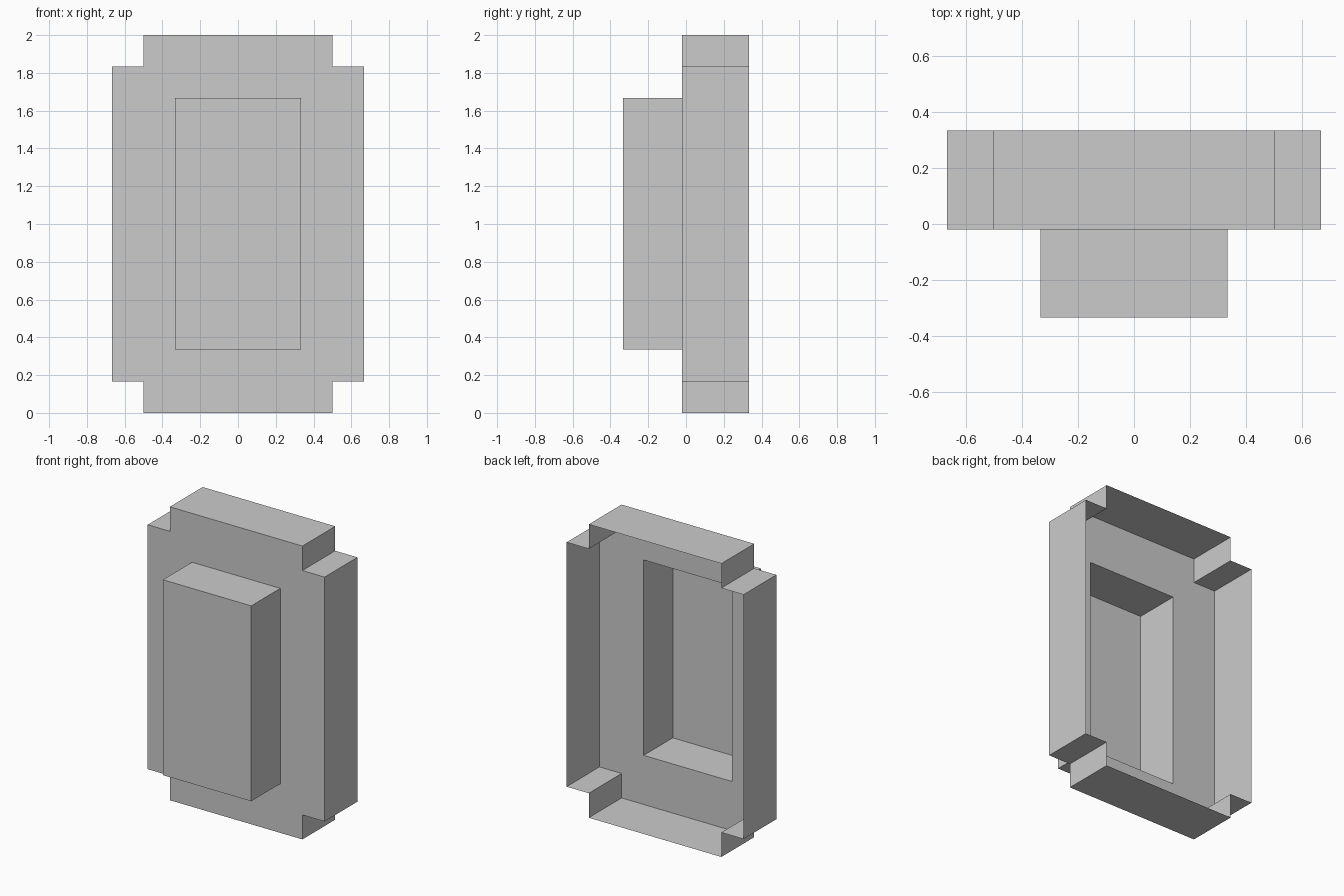
import bpy
import bmesh

if "Cube" in bpy.data.objects:
    bpy.data.objects.remove(bpy.data.objects["Cube"])


def open_shell(name, profile, front, back, hole=()):
    """Half of a thin open-backed tray (x >= 0), mirrored across x = 0."""
    bm = bmesh.new()
    near = [bm.verts.new((x, front, z)) for x, z in profile]
    far = [bm.verts.new((x, back, z)) for x, z in profile]
    inner = [bm.verts.new((x, front, z)) for x, z in hole]

    # Front face, leaving the hole open
    bm.faces.new(near + inner[::-1])
    # Side walls running back from the profile
    for i in range(len(profile) - 1):
        bm.faces.new((near[i], far[i], far[i + 1], near[i + 1]))

    mesh = bpy.data.meshes.new(name)
    bm.to_mesh(mesh)
    bm.free()
    obj = bpy.data.objects.new(name, mesh)
    bpy.context.collection.objects.link(obj)
    mirror = obj.modifiers.new("Mirror", 'MIRROR')
    mirror.use_clip = True
    return obj


FRONT, JOIN, BACK = -0.333, -0.02, 0.333

# Half outlines in (x, z), from bottom centre to top centre
frame = [(0, 0), (0.5, 0), (0.5, 0.167), (0.667, 0.167),
         (0.667, 1.833), (0.5, 1.833), (0.5, 2), (0, 2)]
panel = [(0, 0.335), (0.333, 0.335), (0.333, 1.667), (0, 1.667)]

# Notched surround with a rectangular opening
open_shell("surround", frame, JOIN, BACK, hole=panel)
# Hollow box standing out from the opening
open_shell("raised_panel", panel, FRONT, JOIN)
